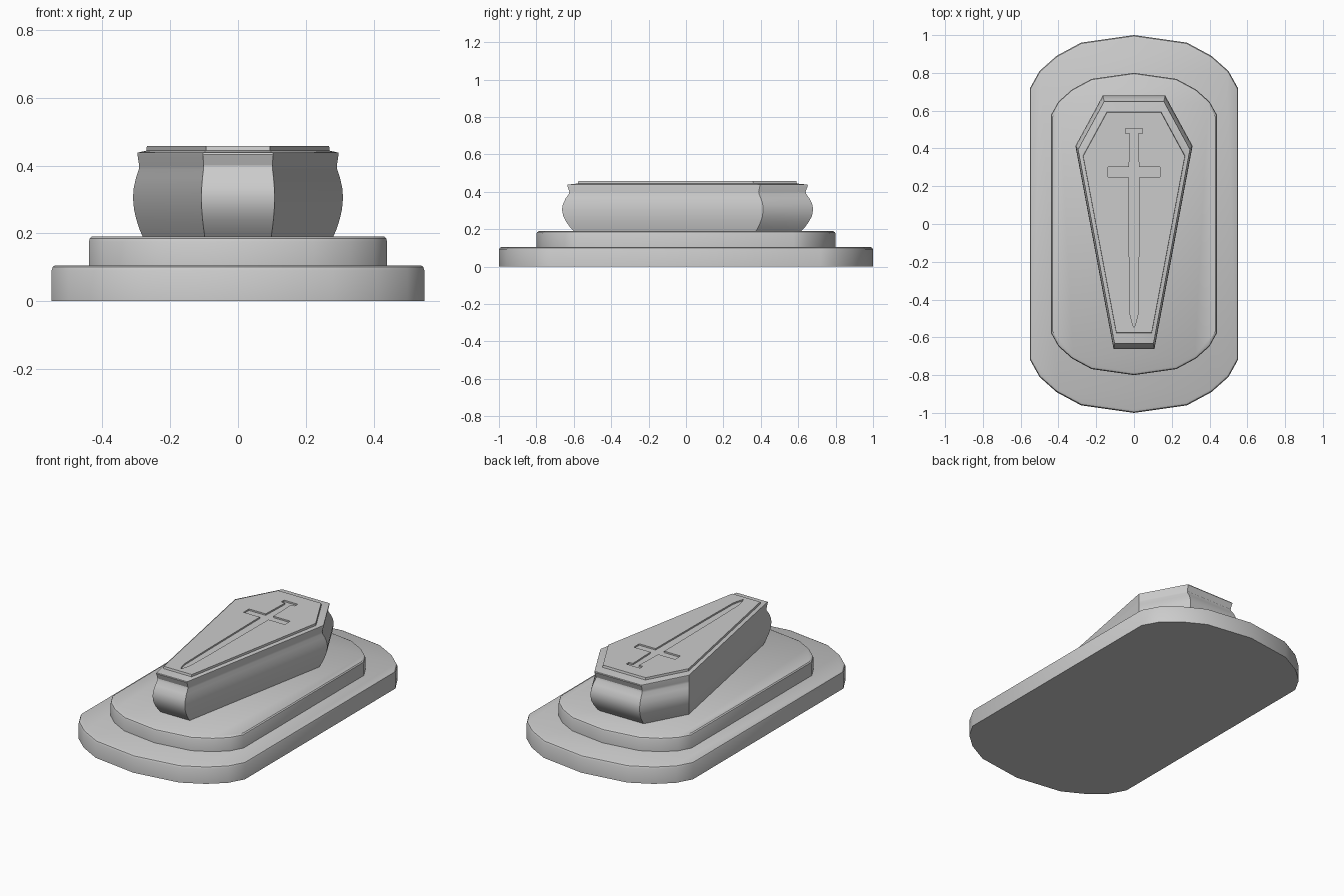
import bpy, bmesh, math

if "Cube" in bpy.data.objects:
    bpy.data.objects.remove(bpy.data.objects["Cube"])


def mirrored(right):
    """Full outline from the right half, listed from +y round to -y."""
    return right + [(-x, y) for x, y in reversed(right) if abs(x) > 1e-6]


def loft(name, outline, rings):
    """Stack scaled copies of an outline; rings are (scale, z)."""
    bm = bmesh.new()
    loops = [[bm.verts.new((x * s, y * s, z)) for x, y in outline] for s, z in rings]
    n = len(outline)
    for a, b in zip(loops, loops[1:]):
        for i in range(n):
            j = (i + 1) % n
            bm.faces.new((a[i], a[j], b[j], b[i]))
    bm.faces.new(loops[0])
    bm.faces.new(loops[-1])
    bmesh.ops.recalc_face_normals(bm, faces=bm.faces)
    mesh = bpy.data.meshes.new(name)
    bm.to_mesh(mesh)
    bm.free()
    ob = bpy.data.objects.new(name, mesh)
    bpy.context.collection.objects.link(ob)
    return ob


def activate(ob):
    bpy.ops.object.select_all(action='DESELECT')
    ob.select_set(True)
    bpy.context.view_layer.objects.active = ob


def smooth(ob):
    activate(ob)
    bpy.ops.object.shade_smooth_by_angle(angle=math.radians(31))


# Two rounded steps of the plinth
quarter = [(0.28, 0.96), (0.41, 0.89), (0.50, 0.81), (0.55, 0.72)]
step_outline = mirrored([(0, 1)] + quarter + [(x, -y) for x, y in reversed(quarter)] + [(0, -1)])
smooth(loft("lower_step", step_outline,
            [(1, 0), (1, 0.09), (0.995, 0.10), (0.984, 0.105)]))
smooth(loft("upper_step", step_outline,
            [(0.8, 0.10), (0.8, 0.175), (0.796, 0.184), (0.785, 0.19)]))

# Coffin with bulging sides, flared rim and raised lid panel
coffin_outline = mirrored([(0.165, 0.68), (0.31, 0.413), (0.108, -0.663)])
coffin = loft("coffin", coffin_outline, [
    (0.90, 0.185), (0.935, 0.21), (0.967, 0.24), (0.99, 0.27), (1.0, 0.305),
    (0.992, 0.335), (0.97, 0.365), (0.945, 0.388), (0.941, 0.40), (0.958, 0.433),
    (0.955, 0.438), (0.872, 0.444), (0.868, 0.457)])

# Sword engraved into the lid
sword_outline = mirrored([
    (0.046, 0.506), (0.046, 0.479), (0.020, 0.479), (0.026, 0.302),
    (0.138, 0.302), (0.138, 0.25), (0.029, 0.25), (0.024, -0.30),
    (0.020, -0.48), (0.011, -0.52), (0, -0.55)])
cutter = loft("sword_cutter", sword_outline, [(1, 0.448), (1, 0.50)])
cutter.hide_render = True
mod = coffin.modifiers.new("sword_engraving", 'BOOLEAN')
mod.operation = 'DIFFERENCE'
mod.solver = 'EXACT'
mod.object = cutter
activate(coffin)
bpy.ops.object.modifier_apply(modifier=mod.name)
bpy.data.objects.remove(cutter, do_unlink=True)
smooth(coffin)
